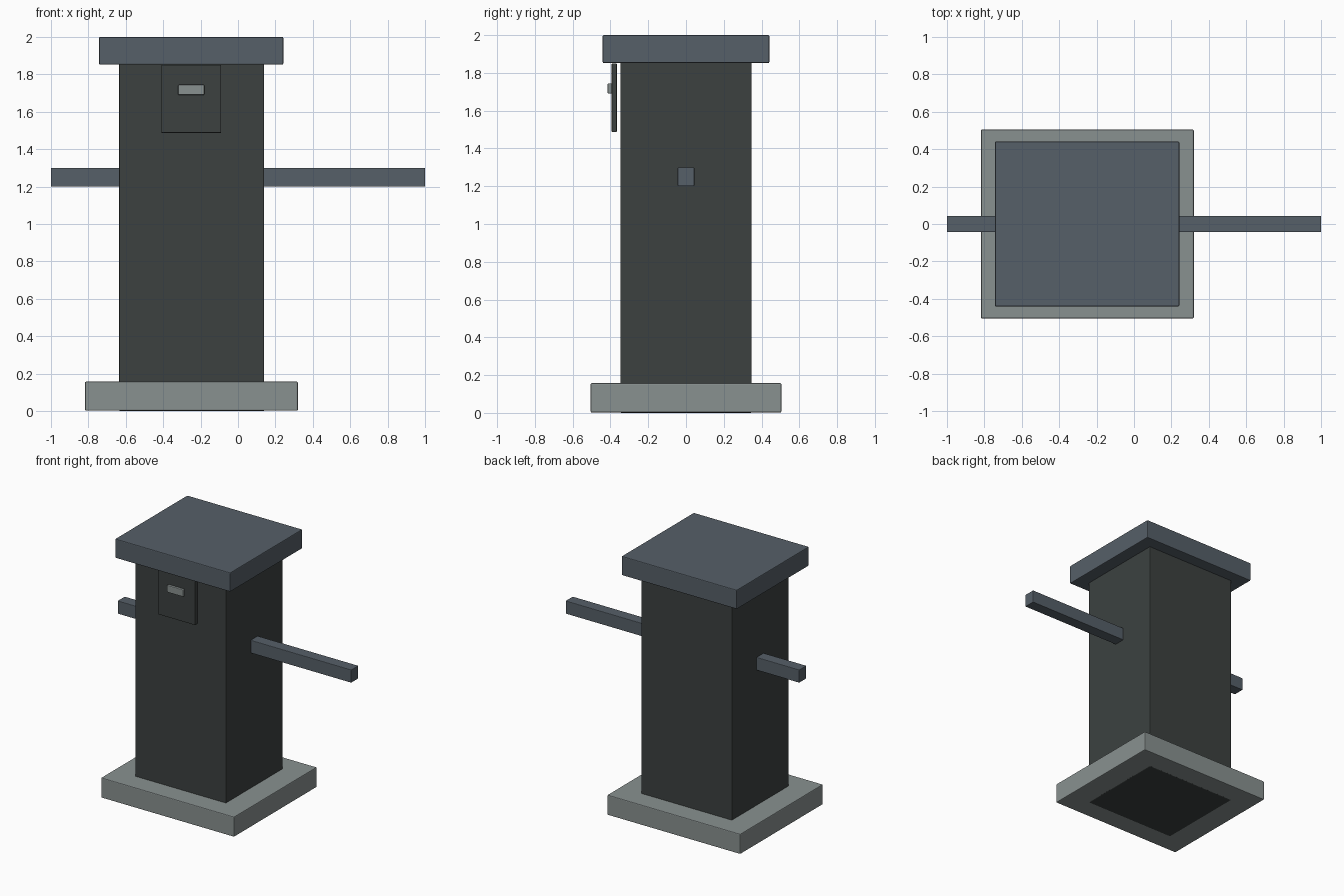
import bpy
import bmesh
from mathutils import Vector

if "Cube" in bpy.data.objects:
    bpy.data.objects.remove(bpy.data.objects["Cube"])


def material(name, color):
    m = bpy.data.materials.new(name)
    m.diffuse_color = (*color, 1.0)
    m.use_nodes = True
    m.node_tree.nodes["Principled BSDF"].inputs["Base Color"].default_value = m.diffuse_color
    return m


SLATE = material("blue_grey_slate", (0.093, 0.115, 0.138))
DARK = material("dark_grey_metal", (0.045, 0.053, 0.051))
STONE = material("light_grey_stone", (0.250, 0.283, 0.279))


def block(name, x, y, z, mat, bevel=0.006):
    """Box between (min, max) ranges with softly bevelled edges."""
    lo, hi = Vector((x[0], y[0], z[0])), Vector((x[1], y[1], z[1]))
    center, size = (lo + hi) / 2, hi - lo
    bm = bmesh.new()
    bmesh.ops.create_cube(bm, size=1.0)
    bmesh.ops.scale(bm, vec=size, verts=bm.verts)
    bmesh.ops.bevel(bm, geom=bm.edges[:], offset=bevel, segments=2,
                    profile=0.5, affect='EDGES')
    mesh = bpy.data.meshes.new(name)
    bm.to_mesh(mesh)
    bm.free()
    mesh.materials.append(mat)
    obj = bpy.data.objects.new(name, mesh)
    obj.location = center
    bpy.context.collection.objects.link(obj)
    return obj


# Plinth; the column foot shows through flush on its underside
block("base", (-0.818, 0.32), (-0.505, 0.505), (0.002, 0.157), STONE)

# Main column and overhanging cap
block("column", (-0.636, 0.14), (-0.348, 0.348), (0.0, 1.86), DARK)
block("cap", (-0.743, 0.242), (-0.441, 0.441), (1.852, 2.0), SLATE)

# Long bar passing through the column
block("cross_bar", (-1.0, 1.0), (-0.044, 0.044), (1.20, 1.30), SLATE, 0.004)

# Hatch plate floating just in front of the column, with its handle
block("hatch_panel", (-0.41, -0.09), (-0.394, -0.366), (1.487, 1.85), DARK, 0.004)
block("hatch_handle", (-0.32, -0.18), (-0.415, -0.393), (1.69, 1.745), STONE, 0.005)
